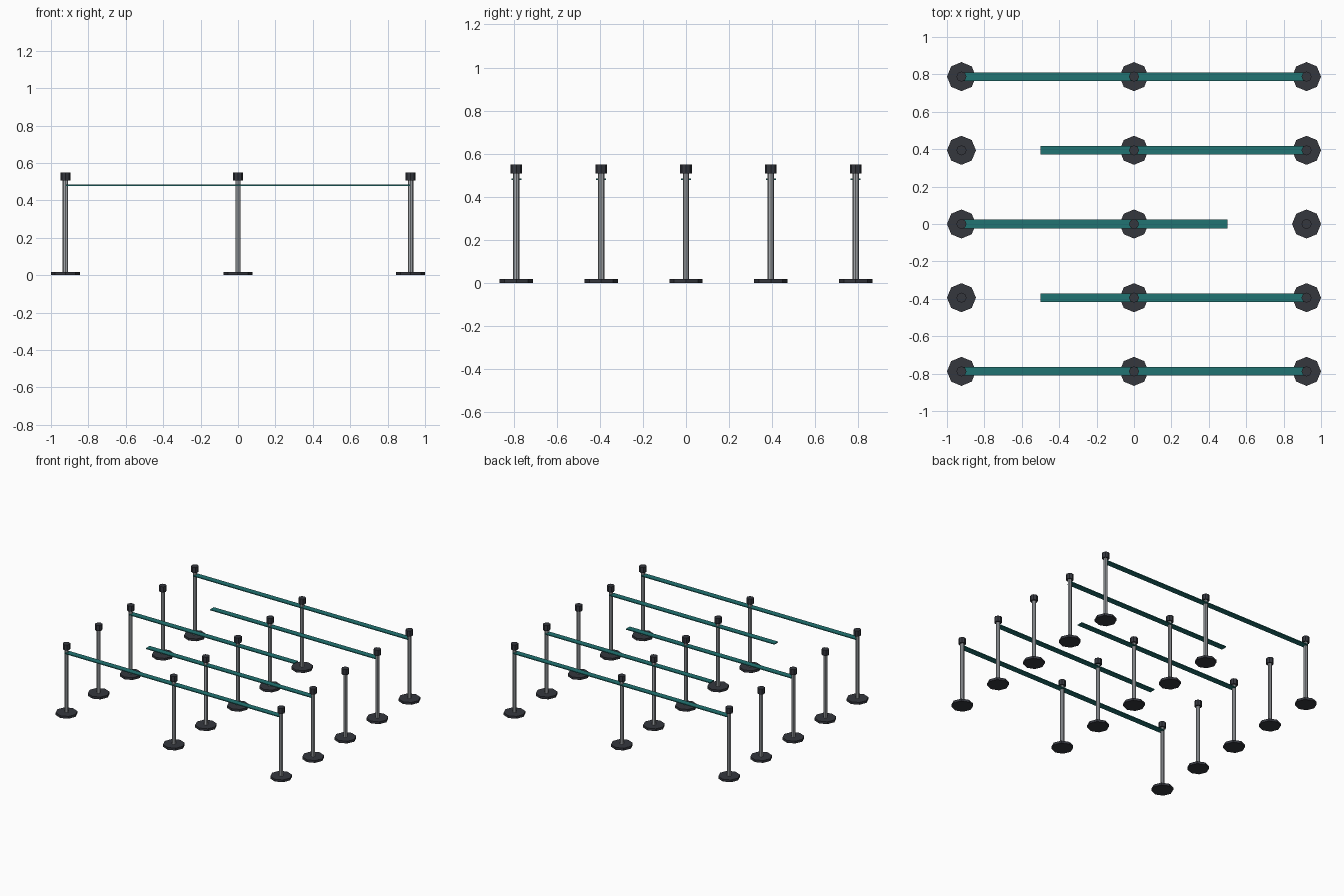
import bpy, math

if "Cube" in bpy.data.objects:
    bpy.data.objects.remove(bpy.data.objects["Cube"])

def material(name, rgb):
    m = bpy.data.materials.new(name)
    m.diffuse_color = (*rgb, 1)
    m.use_nodes = True
    m.node_tree.nodes["Principled BSDF"].inputs["Base Color"].default_value = m.diffuse_color
    return m

DARK = material("charcoal", (0.035, 0.038, 0.048))
STEEL = material("brushed steel", (0.38, 0.40, 0.42))
TEAL = material("teal webbing", (0.015, 0.175, 0.170))

def prism(name, x, y, z0, z1, r, mat):
    """Eight-sided upright prism between two heights."""
    bpy.ops.mesh.primitive_cylinder_add(vertices=8, radius=r, depth=z1 - z0,
                                        location=(x, y, (z0 + z1) / 2))
    o = bpy.context.object
    o.name = name
    o.data.materials.append(mat)

def belt(name, x0, x1, y):
    """Flat strap running along x."""
    bpy.ops.mesh.primitive_cube_add(size=1, location=((x0 + x1) / 2, y, 0.481))
    o = bpy.context.object
    o.name = name
    o.scale = (x1 - x0, 0.046, 0.007)
    bpy.ops.object.transform_apply(location=False, rotation=False, scale=True)
    o.data.materials.append(TEAL)

END = 0.9225
PITCH = 0.394
# Strap extents per row, front to back: alternating gaps make the queue path
SPANS = [(-END, END), (-0.5, END), (-END, 0.5), (-0.5, END), (-END, END)]

for row, (x0, x1) in enumerate(SPANS):
    y = (row - 2) * PITCH
    belt(f"belt_{row}", x0, x1, y)
    # Three stanchions per row: base plate, pole and cap
    for col, x in enumerate((-END, 0, END)):
        tag = f"{row}_{col}"
        prism("base_" + tag, x, y, 0, 0.018, 0.0775, DARK)
        prism("pole_" + tag, x, y, 0.018, 0.508, 0.0145, STEEL)
        prism("cap_" + tag, x, y, 0.507, 0.55, 0.027, DARK)
